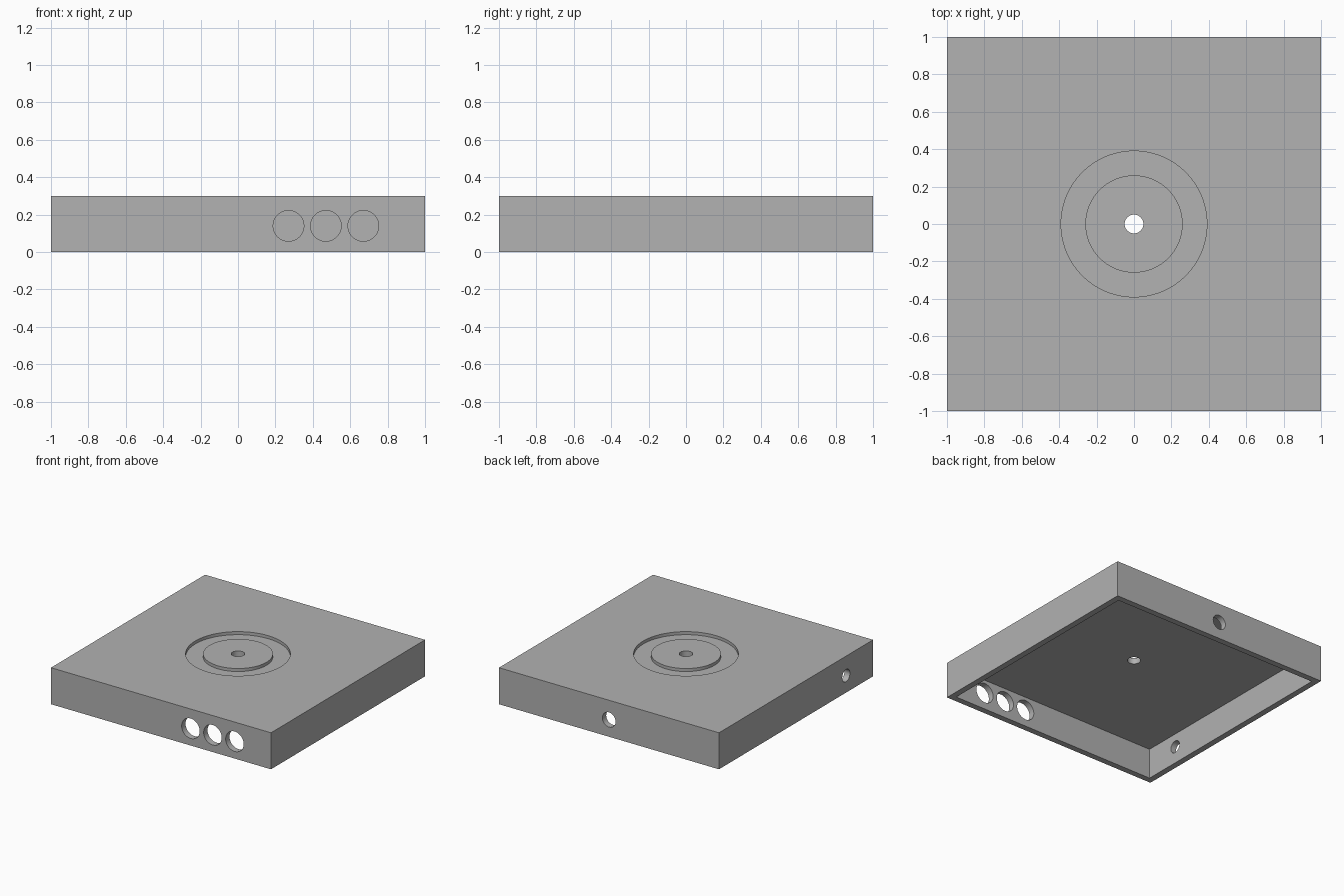
import bpy
import math

if "Cube" in bpy.data.objects:
    bpy.data.objects.remove(bpy.data.objects["Cube"])

WALL = 0.05
HEIGHT = 0.30
CEILING = 0.25
HOLE_Z = 0.14


def box(name, size, centre):
    bpy.ops.mesh.primitive_cube_add(size=1, location=centre)
    ob = bpy.context.object
    ob.name = name
    ob.scale = size
    bpy.ops.object.transform_apply(location=True, rotation=True, scale=True)
    return ob


def cylinder(name, radius, depth, centre, axis="z"):
    turn = {"x": (0, math.pi / 2, 0), "y": (math.pi / 2, 0, 0), "z": (0, 0, 0)}[axis]
    bpy.ops.mesh.primitive_cylinder_add(vertices=96, radius=radius, depth=depth,
                                        location=centre, rotation=turn)
    ob = bpy.context.object
    ob.name = name
    bpy.ops.object.transform_apply(location=True, rotation=True, scale=True)
    return ob


def cut(target, cutter):
    cutter.hide_render = True
    bpy.ops.object.select_all(action="DESELECT")
    target.select_set(True)
    bpy.context.view_layer.objects.active = target
    mod = target.modifiers.new("cut", "BOOLEAN")
    mod.operation = "DIFFERENCE"
    mod.solver = "EXACT"
    mod.object = cutter
    bpy.ops.object.modifier_apply(modifier=mod.name)
    bpy.data.objects.remove(cutter, do_unlink=True)


# Square cover, hollow and open underneath
cover = box("cover", (2, 2, HEIGHT), (0, 0, HEIGHT / 2))
inner = 2 - 2 * WALL
cut(cover, box("cavity", (inner, inner, 2 * CEILING), (0, 0, 0)))

# Shallow ring groove in the top, leaving a central pad
groove = cylinder("groove", 0.39, 0.05, (0, 0, HEIGHT))
cut(groove, cylinder("pad", 0.26, 0.2, (0, 0, HEIGHT)))
cut(cover, groove)

# Hole through the centre of the top
cut(cover, cylinder("centre_hole", 0.05, 0.3, (0, 0, HEIGHT)))

# Three large holes in the front wall
for x in (0.27, 0.47, 0.67):
    cut(cover, cylinder("front_hole", 0.082, 0.3, (x, -1, HOLE_Z), "y"))

# Single holes in the back and left walls
cut(cover, cylinder("back_hole", 0.06, 0.3, (0, 1, HOLE_Z), "y"))
cut(cover, cylinder("left_hole", 0.05, 0.3, (-1, -0.65, HOLE_Z), "x"))

# Plain grey
grey = bpy.data.materials.new("grey")
grey.diffuse_color = (0.445, 0.445, 0.445, 1)
grey.use_nodes = True
grey.node_tree.nodes["Principled BSDF"].inputs["Base Color"].default_value = grey.diffuse_color
cover.data.materials.clear()
cover.data.materials.append(grey)
for face in cover.data.polygons:
    face.material_index = 0

bpy.ops.object.select_all(action="DESELECT")
cover.select_set(True)
bpy.context.view_layer.objects.active = cover
bpy.ops.object.shade_smooth_by_angle(angle=math.radians(30))
